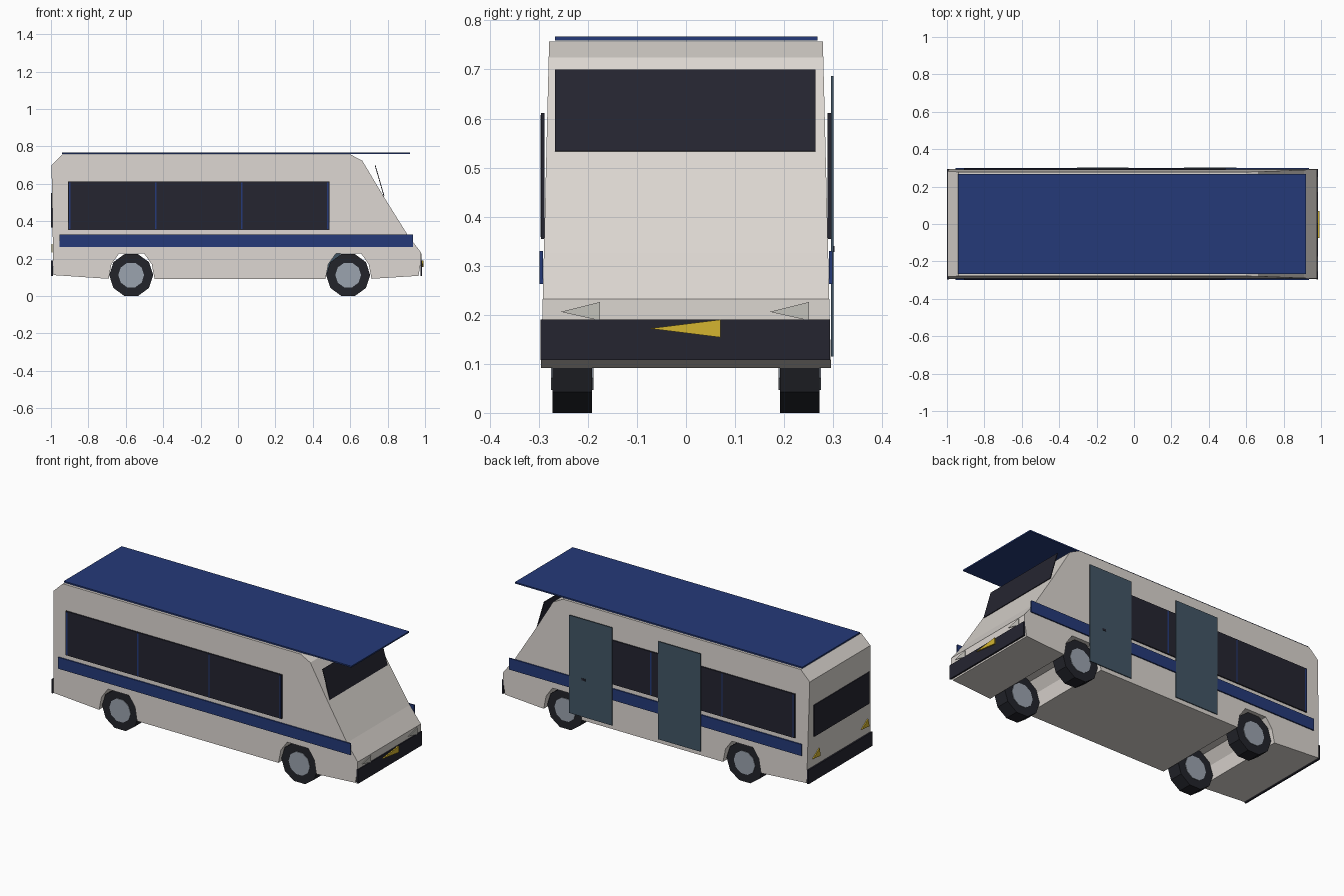
import bpy, bmesh, math
from mathutils import Matrix

if "Cube" in bpy.data.objects:
    bpy.data.objects.remove(bpy.data.objects["Cube"])


def mat(name, rgb):
    m = bpy.data.materials.new(name)
    m.diffuse_color = (*rgb, 1)
    m.use_nodes = True
    m.node_tree.nodes["Principled BSDF"].inputs["Base Color"].default_value = m.diffuse_color
    return m


CREAM = mat("cream_paint", (0.71, 0.67, 0.63))
BLUE = mat("blue_paint", (0.018, 0.042, 0.190))
GLASS = mat("dark_glass", (0.018, 0.018, 0.030))
TYRE = mat("black_rubber", (0.016, 0.017, 0.023))
HUB = mat("grey_metal", (0.33, 0.37, 0.43))
DOOR = mat("slate_door", (0.055, 0.093, 0.133))
YELLOW = mat("yellow_lamp", (0.66, 0.46, 0.03))
LAMP = mat("pale_lamp", (0.55, 0.54, 0.50))


def finish(name, bm, material):
    bmesh.ops.recalc_face_normals(bm, faces=bm.faces)
    me = bpy.data.meshes.new(name)
    bm.to_mesh(me)
    bm.free()
    me.materials.append(material)
    ob = bpy.data.objects.new(name, me)
    bpy.context.collection.objects.link(ob)
    return ob


def slab(name, pts, offset, material):
    """Prism from a polygon of 3D points and an extrusion vector."""
    bm = bmesh.new()
    a = [bm.verts.new(p) for p in pts]
    b = [bm.verts.new([p[i] + offset[i] for i in range(3)]) for p in pts]
    bm.faces.new(a)
    bm.faces.new(b[::-1])
    for i in range(len(a)):
        j = (i + 1) % len(a)
        bm.faces.new((a[i], a[j], b[j], b[i]))
    return finish(name, bm, material)


def side_plate(name, x0, x1, z0, z1, y, material, t=0.004):
    pts = [(x0, y, z0), (x1, y, z0), (x1, y, z1), (x0, y, z1)]
    return slab(name, pts, (0, -math.copysign(t, y), 0), material)


def end_plate(name, poly, x, material, t=0.004):
    """Plate facing the front or rear end, from (y, z) points."""
    return slab(name, [(x, y, z) for y, z in poly],
                (-math.copysign(t, x), 0, 0), material)


def rect(y0, y1, z0, z1):
    return [(y0, z0), (y1, z0), (y1, z1), (y0, z1)]


# Body: side profile with open wheel arches, narrowing slightly to the roof
WHEELS = (-0.569, 0.591)
ARCH = [(-0.123, 0.092), (-0.108, 0.17), (-0.068, 0.226),
        (0.068, 0.226), (0.108, 0.17), (0.123, 0.092)]
profile = [(-0.997, 0.70), (-0.987, 0.112)]
for wx in WHEELS:
    profile += [(wx + dx, z) for dx, z in ARCH]
profile += [(0.965, 0.108), (0.979, 0.19), (0.979, 0.232), (0.908, 0.325),
            (0.78, 0.53), (0.664, 0.724), (0.60, 0.757), (-0.938, 0.757)]
body = slab("body", [(x, -1, z) for x, z in profile], (0, 2, 0), CREAM)
for v in body.data.vertices:
    v.co.y *= 0.2955 - 0.0165 * (v.co.z - 0.09) / 0.667

# Roof sheet running out over the windscreen
slab("roof_sheet", [(-0.94, -0.267, 0.759), (0.92, -0.267, 0.759),
                    (0.92, 0.268, 0.759), (-0.94, 0.268, 0.759)],
     (0, 0, 0.008), BLUE)

# Windscreen standing off the sloping front
slab("windscreen", [(0.783, -0.267, 0.534), (0.783, 0.264, 0.534),
                    (0.735, 0.264, 0.70), (0.735, -0.267, 0.70)],
     (-0.004, 0, -0.001), GLASS)

# Side windows with dividers, and side stripes
for s, side in ((-1, "near"), (1, "far")):
    side_plate(f"{side}_window", -0.91, 0.49, 0.354, 0.611, s * 0.296, GLASS, 0.008)
    for i, x in enumerate((-0.90, -0.44, 0.02, 0.48)):
        side_plate(f"{side}_divider_{i}", x - 0.004, x + 0.004, 0.358, 0.607,
                   s * 0.2968, BLUE, 0.003)
    side_plate(f"{side}_stripe", -0.955, 0.936, 0.263, 0.330, s * 0.2985, BLUE, 0.007)

# Doors on the far side, with a handle on the first
for i, (x0, x1) in enumerate(((0.268, 0.547), (-0.305, -0.030))):
    side_plate(f"door_{i}", x0, x1, 0.115, 0.687, 0.301, DOOR, 0.005)
side_plate("door_handle", 0.44, 0.465, 0.328, 0.340, 0.303, GLASS)

# Bumpers
end_plate("front_bumper", rect(-0.297, 0.294, 0.108, 0.19), 0.985, GLASS, 0.009)
end_plate("rear_bumper", rect(-0.297, 0.294, 0.108, 0.19), -0.999, GLASS, 0.009)

# Rear window
end_plate("rear_window", rect(-0.27, 0.24, 0.365, 0.55), -0.999, GLASS, 0.006)

# Triangular lamps and front marker
for i, y in enumerate((-0.255, 0.171)):
    end_plate(f"headlight_{i}", [(y, 0.206), (y + 0.08, 0.188), (y + 0.08, 0.226)],
              0.984, LAMP)
end_plate("front_marker", [(-0.075, 0.172), (0.07, 0.154), (0.07, 0.19)],
          0.992, YELLOW, 0.008)
for i, y in enumerate((0.25, -0.20)):
    end_plate(f"rear_lamp_{i}", [(y, 0.238), (y - 0.07, 0.232), (y - 0.06, 0.278)],
              -0.998, YELLOW, 0.006)


# Wheels: ten-sided tyres with hubs showing on both faces
def drum(name, x, y, radius, width, material):
    bm = bmesh.new()
    bmesh.ops.create_cone(bm, cap_ends=True, segments=10, radius1=radius,
                          radius2=radius, depth=width)
    # vertices left and right, flats on top and bottom
    turn = Matrix.Rotation(math.pi / 2, 4, "X") @ Matrix.Rotation(math.pi / 2, 4, "Z")
    bmesh.ops.transform(bm, matrix=Matrix.Translation((x, y, 0.112)) @ turn,
                        verts=bm.verts)
    return finish(name, bm, material)


for wx, end in zip(WHEELS, ("rear", "front")):
    for s, side in ((-1, "near"), (1, "far")):
        drum(f"{end}_{side}_tyre", wx - 0.002, s * 0.232, 0.1175, 0.081, TYRE)
        drum(f"{end}_{side}_hub", wx - 0.002, s * 0.232, 0.069, 0.087, HUB)
